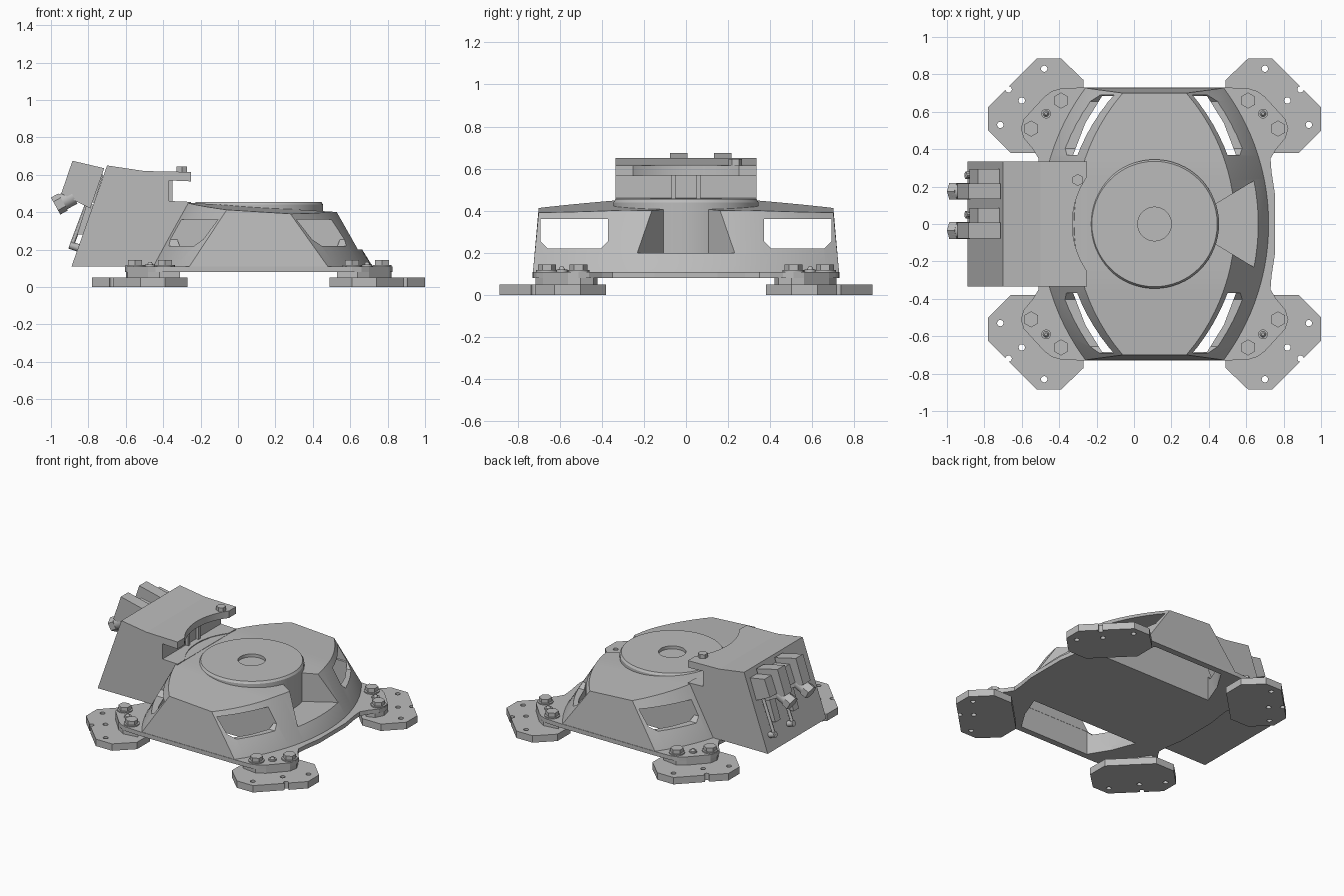
import bpy, bmesh, math
from mathutils import Vector

if "Cube" in bpy.data.objects:
    bpy.data.objects.remove(bpy.data.objects["Cube"])

CX = 0.11  # axis of the housing
grey = bpy.data.materials.new("cast_grey")
grey.use_nodes = True
grey.diffuse_color = (0.5, 0.5, 0.5, 1)
grey.node_tree.nodes["Principled BSDF"].inputs["Base Color"].default_value = (0.5, 0.5, 0.5, 1)


def finish(name, bm, smooth=False):
    bmesh.ops.recalc_face_normals(bm, faces=bm.faces)
    me = bpy.data.meshes.new(name)
    bm.to_mesh(me)
    bm.free()
    me.materials.append(grey)
    ob = bpy.data.objects.new(name, me)
    bpy.context.collection.objects.link(ob)
    if smooth:
        activate(ob)
        bpy.ops.object.shade_smooth_by_angle(angle=math.radians(30))
    return ob


def activate(ob):
    bpy.ops.object.select_all(action='DESELECT')
    ob.select_set(True)
    bpy.context.view_layer.objects.active = ob


def prism(name, pts, lo, hi, axis='z'):
    """Extrude a closed outline along z (xy points) or along y (xz points)."""
    bm = bmesh.new()
    put = (lambda p, t: (p[0], p[1], t)) if axis == 'z' else (lambda p, t: (p[0], t, p[1]))
    a = [bm.verts.new(put(p, lo)) for p in pts]
    b = [bm.verts.new(put(p, hi)) for p in pts]
    n = len(pts)
    bm.faces.new(a)
    bm.faces.new(b[::-1])
    for i in range(n):
        bm.faces.new((a[i], a[(i + 1) % n], b[(i + 1) % n], b[i]))
    return finish(name, bm)


def rod(name, start, end, r, sides=24, r2=None):
    a, b = Vector(start), Vector(end)
    bm = bmesh.new()
    bmesh.ops.create_cone(bm, cap_ends=True, segments=sides, radius1=r,
                          radius2=r if r2 is None else r2, depth=(b - a).length)
    bm.transform((b - a).to_track_quat('Z', 'Y').to_matrix().to_4x4())
    bmesh.ops.translate(bm, verts=bm.verts, vec=(a + b) / 2)
    return finish(name, bm, sides > 8)


def cut(ob, cutters):
    activate(ob)
    for c in cutters:
        m = ob.modifiers.new("cut", 'BOOLEAN')
        m.operation, m.solver, m.object = 'DIFFERENCE', 'EXACT', c
        bpy.ops.object.modifier_apply(modifier=m.name)


def mirror_pts(pts, sx, sy):
    out = [(CX + sx * x, sy * y) for x, y in pts]
    return out if sx * sy > 0 else out[::-1]


# Housing: barrel-shaped plan, sloping curved flanks, tilted roof
def section(mid, end, ymax, n=24):
    s = mid - end
    r = (ymax * ymax + s * s) / (2 * s)
    ys = [ymax * (2 * i / n - 1) for i in range(n + 1)]
    return [(mid - r + math.sqrt(r * r - y * y), y) for y in ys]


def roof(x, y):
    return 0.45 - 0.063 * (x + 0.25) - 0.025 * max(0, abs(y) - 0.3) / 0.4


bm = bmesh.new()
rings = []
for outline, height in ((section(0.62, 0.38, 0.73), lambda x, y: 0.08),
                        (section(0.61, 0.37, 0.727), lambda x, y: 0.11),
                        (section(0.43, 0.17, 0.70), roof)):
    rings.append([[bm.verts.new((CX + s * x, y, height(CX + s * x, y))) for x, y in outline]
                  for s in (1, -1)])
for i in range(len(rings[0][0]) - 1):
    for ring in (rings[0], rings[-1]):
        bm.faces.new((ring[0][i], ring[0][i + 1], ring[1][i + 1], ring[1][i]))
    for lo, hi in zip(rings, rings[1:]):
        for s in (0, 1):
            bm.faces.new((lo[s][i], lo[s][i + 1], hi[s][i + 1], hi[s][i]))
for lo, hi in zip(rings, rings[1:]):
    for e in (0, -1):
        bm.faces.new((lo[0][e], lo[1][e], hi[1][e], hi[0][e]))
housing = finish("housing", bm)

# Base flange with lobed corners
quarter = [(0.65, 0.0), (0.645, 0.15), (0.625, 0.28), (0.62, 0.35), (0.65, 0.40), (0.70, 0.46),
           (0.715, 0.51), (0.70, 0.56), (0.59, 0.68), (0.55, 0.71), (0.50, 0.725), (0.38, 0.73)]
outline = []
for sx, sy in ((1, 1), (-1, 1), (-1, -1), (1, -1)):
    part = mirror_pts(quarter, sx, sy)
    outline += part[1:] if sx * sy > 0 else part[:-1]
flange = prism("base_flange", outline, 0.08, 0.11)

# Window channels, open underneath, and the wedge notch
cutters = []
for s in (-1, 1):
    y0, y1 = 0.37, 0.69
    xs = [(y0 + 0.035, 0.22), (y1 - 0.035, 0.22), (y1, 0.255), (y1, 0.36), (y0, 0.36), (y0, 0.255)]
    bm = bmesh.new()
    f = bm.faces.new([bm.verts.new((-1.2, s * y, z)) for y, z in xs])
    ext = bmesh.ops.extrude_face_region(bm, geom=[f])["geom"]
    bmesh.ops.translate(bm, vec=(2.6, 0, 0), verts=[v for v in ext if isinstance(v, bmesh.types.BMVert)])
    cutters.append(finish("channel_cutter", bm))
    well = [(CX + x, s * y) for x, y in ((0.435, 0.37), (0.37, 0.54), (0.28, 0.685),
                                         (-0.28, 0.685), (-0.37, 0.54), (-0.435, 0.37))]
    cutters.append(prism("well_cutter", well, -0.2, 0.3))
wedge = prism("notch_cutter", [(0.41, -0.09), (0.95, -0.42), (0.95, 0.42), (0.41, 0.09)], 0.2, 0.8)
cut(housing, cutters + [wedge])
cut(flange, cutters)
activate(housing)
bpy.ops.object.shade_smooth_by_angle(angle=math.radians(15))

# Raised mounting disc with a central recess
bm = bmesh.new()
prof = [(0, 0.433), (0.09, 0.433), (0.09, 0.455), (0.335, 0.455), (0.345, 0.44), (0.345, 0.15), (0, 0.15)]
vs = [bm.verts.new((r, 0, z)) for r, z in prof]
es = [bm.edges.new(p) for p in zip(vs, vs[1:])]
bmesh.ops.spin(bm, geom=vs + es, cent=(0, 0, 0), axis=(0, 0, 1), angle=2 * math.pi, steps=64)
bmesh.ops.remove_doubles(bm, verts=bm.verts, dist=1e-4)
bmesh.ops.translate(bm, verts=bm.verts, vec=(CX, 0, 0))
finish("mounting_disc", bm, True)

# Four feet: drilled plate, pad, hex bolts and locating pin
plate = [(0.50, 0.885), (0.63, 0.885), (0.89, 0.625), (0.89, 0.50),
         (0.77, 0.38), (0.62, 0.38), (0.38, 0.62), (0.38, 0.77)]
pad = [(0.42, 0.70), (0.53, 0.715), (0.59, 0.68), (0.70, 0.56), (0.71, 0.50), (0.68, 0.44), (0.62, 0.42)]
holes = [(0.59, 0.83), (0.71, 0.66), (0.78, 0.72), (0.825, 0.53)]
for sx in (1, -1):
    for sy in (1, -1):
        side = ("left" if sx > 0 else "right") + ("_back" if sy > 0 else "_front")
        foot = prism("foot_plate_" + side, mirror_pts(plate, sx, sy), 0, 0.05)
        drills = [rod("drill_cutter", (x, y, -0.1), (x, y, 0.1), 0.017, 16)
                  for x, y in mirror_pts(holes, sx, sy)]
        cut(foot, drills)
        cutters += drills
        prism("foot_pad_" + side, mirror_pts(pad, sx, sy), 0.05, 0.085)
        for x, y in mirror_pts([(0.50, 0.66), (0.66, 0.51)], sx, sy):
            rod("washer_" + side, (x, y, 0.11), (x, y, 0.118), 0.052)
            rod("hex_bolt_" + side, (x, y, 0.118), (x, y, 0.145), 0.043, 6)
        x, y = CX + sx * 0.58, sy * 0.59
        rod("pin_collar_" + side, (x, y, 0.10), (x, y, 0.12), 0.026, 16)
        rod("pin_" + side, (x, y, 0.12), (x, y, 0.135), 0.016, 12, 0.008)

# Connector box with an overhanging lid scooped around the disc
box = prism("connector_box", [(-0.89, 0.11), (-0.70, 0.65), (-0.50, 0.62), (-0.25, 0.615),
                              (-0.25, 0.565), (-0.37, 0.57), (-0.37, 0.46), (-0.25, 0.455),
                              (-0.25, 0.11)], -0.335, 0.335, 'y')
scoop = rod("scoop_cutter", (CX, 0, 0.452), (CX, 0, 0.9), 0.44, 96)
cut(box, [scoop])
for y in (-0.06, 0.06):
    prism("box_rib", [(-0.38, 0.455), (-0.35, 0.455), (-0.35, 0.57), (-0.38, 0.57)], y - 0.01, y + 0.01, 'y')
rod("lid_bolt", (-0.30, 0.235, 0.61), (-0.30, 0.235, 0.645), 0.032, 6)

# Plug hoods, cable glands and latch rods on the sloping face
for y in (0.175, -0.035):
    prism("plug_hood", [(-0.945, 0.50), (-0.885, 0.675), (-0.715, 0.635), (-0.79, 0.42)],
          y - 0.042, y + 0.042, 'y')
    rod("cable_gland", (-0.88, y, 0.485), (-0.955, y, 0.445), 0.045)
    rod("gland_nut", (-0.935, y, 0.455), (-0.975, y, 0.433), 0.052, 6)
    prism("plug_side_block", [(-0.88, 0.50), (-0.835, 0.62), (-0.72, 0.60), (-0.77, 0.45)],
          y + 0.042, y + 0.12, 'y')
    prism("plug_socket", [(-0.86, 0.28), (-0.81, 0.44), (-0.76, 0.44), (-0.82, 0.28)],
          y - 0.03, y + 0.03, 'y')
    rod("latch_rod", (-0.89, y + 0.085, 0.22), (-0.80, y + 0.085, 0.46), 0.012, 12)
    rod("latch_end", (-0.90, y + 0.085, 0.225), (-0.84, y + 0.085, 0.205), 0.02, 16)

for c in cutters + [wedge, scoop]:
    bpy.data.objects.remove(c)
